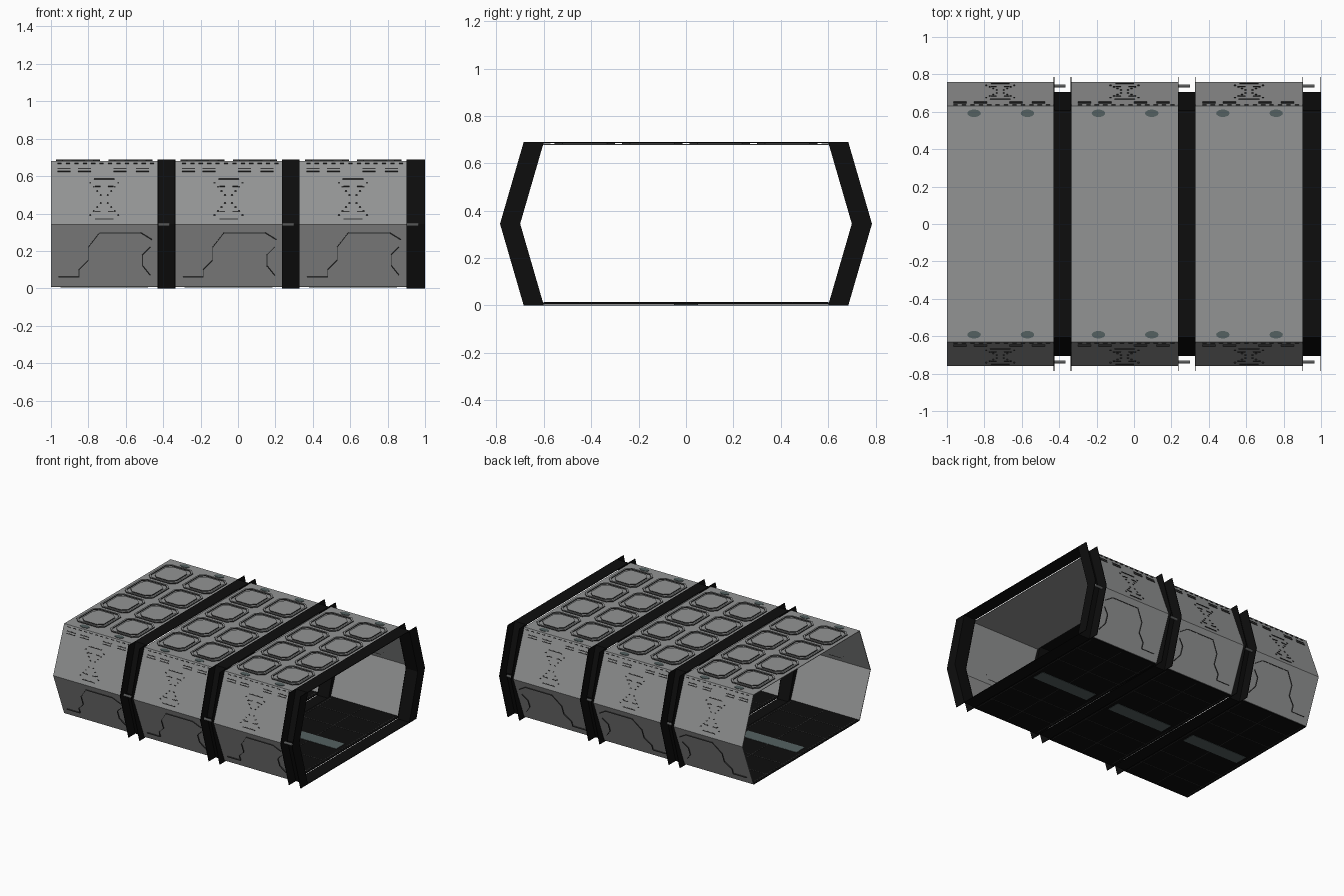
import bpy, bmesh, math
from mathutils import Vector

if "Cube" in bpy.data.objects:
    bpy.data.objects.remove(bpy.data.objects["Cube"])

def material(name, c):
    m = bpy.data.materials.new(name)
    m.diffuse_color = (*c, 1)
    m.use_nodes = True
    m.node_tree.nodes["Principled BSDF"].inputs["Base Color"].default_value = m.diffuse_color
    return m

GREY = material("hull grey", (0.29, 0.295, 0.295))
LINE = material("panel line dark", (0.035, 0.035, 0.035))
BLACK = material("frame black", (0.004, 0.004, 0.004))
SLATE = material("slate", (0.09, 0.12, 0.12))
STEEL = material("pin steel", (0.35, 0.36, 0.36))

LENGTH, PITCH, RIB = 0.57, 0.665, 0.095
TOP, MID, LOW = 0.681, 0.34, 0.01
Y_EDGE, Y_MID = 0.63, 0.76

def finish(name, bm, mats, normals=True):
    if normals:
        bmesh.ops.recalc_face_normals(bm, faces=bm.faces[:])
    me = bpy.data.meshes.new(name)
    bm.to_mesh(me)
    bm.free()
    for m in mats:
        me.materials.append(m)
    ob = bpy.data.objects.new(name, me)
    bpy.context.collection.objects.link(ob)
    return ob

def loft(bm, rings, caps=False):
    """Join point rings of equal length with quads."""
    vs = [[bm.verts.new(p) for p in r] for r in rings]
    n = len(vs[0])
    faces = []
    for a, b in zip(vs, vs[1:]):
        faces += [bm.faces.new((a[i], a[(i + 1) % n], b[(i + 1) % n], b[i])) for i in range(n)]
    if caps:
        bm.faces.new(vs[0])
        bm.faces.new(vs[-1])
    return faces

def strip(bm, a, b, n, width=0.006, thick=0.008):
    """Flat bar from a to b lying on a surface with normal n."""
    a, b, n = Vector(a), Vector(b), Vector(n).normalized()
    s = n.cross((b - a).normalized()) * width / 2
    t = n * thick / 2
    loft(bm, [[p + s + t, p - s + t, p - s - t, p + s - t] for p in (a, b)], True)

def wall(x, z, side):
    return Vector((x, side * (Y_MID - (Y_MID - Y_EDGE) * abs(z - MID) / (TOP - MID)), z))

def wall_line(bm, x0, pts, side, width=0.006):
    up = 1 if pts[0][1] > MID else -1
    n = (0, side * (TOP - MID), up * (Y_MID - Y_EDGE))
    for (xa, za), (xb, zb) in zip(pts, pts[1:]):
        strip(bm, wall(x0 + xa, za, side), wall(x0 + xb, zb, side), n, width)

def octagon(cx, cy, hx, hy, c, z):
    pts = [(hx, hy - c), (hx - c, hy), (c - hx, hy), (-hx, hy - c),
           (-hx, c - hy), (c - hx, -hy), (hx - c, -hy), (hx, c - hy)]
    return [(cx + x, cy + y, z) for x, y in pts]

def segment(i):
    x0 = -1 + i * PITCH
    x1 = x0 + LENGTH
    tag = f"_{i + 1}"

    # walls and roof: thin folded sheet
    bm = bmesh.new()
    outer = [(-Y_EDGE, LOW), (-Y_MID, MID), (-Y_EDGE, TOP), (Y_EDGE, TOP), (Y_MID, MID), (Y_EDGE, LOW)]
    inner = [(y - math.copysign(0.004, y), min(z, TOP - 0.004)) for y, z in outer]
    prof = outer + inner[::-1]
    vs = [[bm.verts.new((x, y, z)) for y, z in prof] for x in (x0, x1)]
    for k in range(12):
        j = (k + 1) % 12
        bm.faces.new((vs[0][k], vs[0][j], vs[1][j], vs[1][k]))
    for v in vs:
        for k in range(5):
            bm.faces.new((v[k], v[k + 1], v[10 - k], v[11 - k]))
    finish("hull_shell" + tag, bm, [GREY])

    # raised roof frames, dark on their vertical edges
    bm = bmesh.new()
    za, zb = TOP - 0.001, TOP + 0.007
    for row in range(4):
        cy = (row - 1.5) * 0.285
        for cx in (0.145, 0.425):
            for hx, hy, w in ((0.118, 0.128, 0.012), (0.09, 0.098, 0.09)):
                o = [octagon(x0 + cx, cy, hx, hy, 0.035, z) for z in (za, zb)]
                if w < 0.05:
                    k = [octagon(x0 + cx, cy, hx - w, hy - w, 0.03, z) for z in (zb, za)]
                    loft(bm, [o[0], o[1], k[0], k[1]])
                else:
                    loft(bm, o, True)
    bmesh.ops.recalc_face_normals(bm, faces=bm.faces[:])
    for f in bm.faces:
        f.material_index = 1 if abs(f.normal.z) < 0.5 else 0
    finish("roof_panels" + tag, bm, [GREY, LINE])

    # oval roof pads
    bm = bmesh.new()
    for cx in (0.145, 0.43):
        for cy in (-0.592, 0.592):
            loft(bm, [[(x0 + cx + 0.036 * math.cos(a), cy + 0.02 * math.sin(a), z)
                       for a in [k * math.tau / 16 for k in range(16)]] for z in (za, TOP + 0.003)], True)
    finish("roof_pads" + tag, bm, [SLATE])

    # wall markings
    bm = bmesh.new()
    for s in (-1, 1):
        for cx in (0.07, 0.18, 0.37, 0.49):
            for z in (0.625, 0.64):
                wall_line(bm, x0, [(cx - 0.035, z), (cx + 0.035, z)], s)
        for k in range(12):
            cx = 0.035 + k * 0.045
            wall_line(bm, x0, [(cx, 0.668), (cx + 0.022, 0.668)], s)
        # dotted cross with bars
        for z, h in ((0.585, 0.055), (0.37, 0.05)):
            wall_line(bm, x0, [(0.285 - h, z), (0.285 + h, z)], s)
        for m in (-1, 1):
            for h, z in ((0.035, 0.545), (0.035, 0.41)):
                wall_line(bm, x0, [(0.285 + m * h - 0.015, z), (0.285 + m * h + 0.015, z)], s)
            for k in range(9):
                t = (k - 4) / 4
                cx, cz = 0.285 + m * 0.075 * t, 0.478 + 0.085 * t
                if k != 4:
                    wall_line(bm, x0, [(cx - 0.005, cz), (cx + 0.005, cz)], s)
        # stepped outlines on the lower wall
        wall_line(bm, x0, [(0.26, 0.297), (0.48, 0.297), (0.54, 0.26)], s, 0.005)
        wall_line(bm, x0, [(0.53, 0.22), (0.49, 0.18), (0.49, 0.12), (0.53, 0.07)], s, 0.004)
        wall_line(bm, x0, [(0.26, 0.297), (0.20, 0.22), (0.20, 0.15), (0.15, 0.10), (0.15, 0.06), (0.04, 0.06)], s, 0.003)
    finish("wall_markings" + tag, bm, [LINE])

    # floor plate, tile joints and centre strip
    bm = bmesh.new()
    strip(bm, (x0, 0, 0.01), (x1, 0, 0.01), (0, 0, 1), 2 * Y_EDGE - 0.01, 0.006)
    finish("floor" + tag, bm, [BLACK])
    bm = bmesh.new()
    for y in (-0.45, -0.25, 0.25, 0.45):
        strip(bm, (x0, y, 0.01), (x1, y, 0.01), (0, 0, 1), 0.004)
    for cx in (0.02, 0.285, 0.55):
        strip(bm, (x0 + cx, -0.6, 0.01), (x0 + cx, 0.6, 0.01), (0, 0, 1), 0.004)
    finish("floor_joints" + tag, bm, [LINE])
    bm = bmesh.new()
    strip(bm, (x0 + 0.05, 0, 0.01), (x1 - 0.05, 0, 0.01), (0, 0, 1), 0.1, 0.01)
    finish("floor_strip" + tag, bm, [SLATE])

    # rib: open channel with two side flanges, an inner skin, roof and floor bands
    bm = bmesh.new()
    r1 = x0 + PITCH if i < 2 else 1.0
    for s in (-1, 1):
        flange = [(0.6, 0.69), (0.685, 0.69), (0.785, 0.345), (0.685, 0), (0.6, 0), (0.7, 0.345)]
        for xa in (x1, r1 - 0.004):
            v = [[bm.verts.new((x, s * y, z)) for y, z in flange] for x in (xa, xa + 0.004)]
            for r in v:
                bm.faces.new((r[0], r[1], r[2], r[5]))
                bm.faces.new((r[5], r[2], r[3], r[4]))
            for k in range(6):
                j = (k + 1) % 6
                bm.faces.new((v[0][k], v[0][j], v[1][j], v[1][k]))
        for z0, z1 in ((0, 0.345), (0.345, 0.69)):
            y0, y1 = (0.602, 0.702) if z0 == 0 else (0.702, 0.602)
            loft(bm, [[(x, s * (y + d), z) for x, d in ((x1, 0), (r1, 0), (r1, 0.004), (x1, 0.004))]
                      for y, z in ((y0, z0), (y1, z1))], True)
    for z in (0.002, 0.688):
        strip(bm, (x1, 0, z), (r1, 0, z), (0, 0, 1), 1.206, 0.004)
    finish("rib" + tag, bm, [BLACK])

    # coupling pins inside the channel
    bm = bmesh.new()
    for s in (-1, 1):
        loft(bm, [[(x, s * 0.738 + 0.009 * math.cos(a), MID + 0.009 * math.sin(a))
                   for a in [k * math.tau / 10 for k in range(10)]] for x in (x1, x1 + 0.065)], True)
    finish("coupling_pins" + tag, bm, [STEEL])

for i in range(3):
    segment(i)
